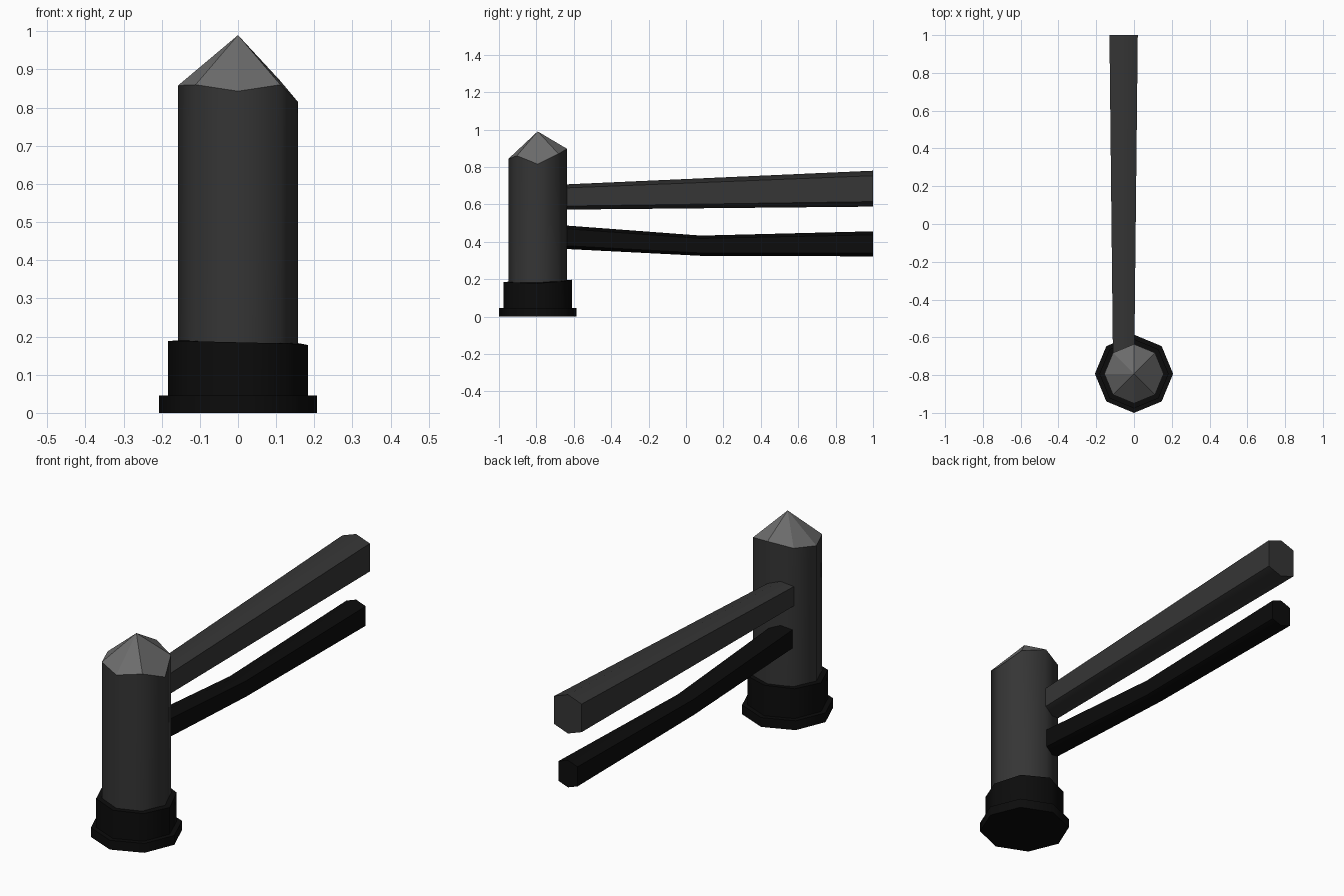
import bpy, bmesh, math

cube = bpy.data.objects.get("Cube")
if cube:
    bpy.data.objects.remove(cube, do_unlink=True)


def material(name, value):
    mat = bpy.data.materials.new(name)
    mat.use_nodes = True
    color = (value, value, value, 1)
    mat.diffuse_color = color
    bsdf = mat.node_tree.nodes["Principled BSDF"]
    bsdf.inputs["Base Color"].default_value = color
    return mat


wood = material("dark wood", 0.036)
cut_wood = material("cut wood grey", 0.15)
black = material("near black", 0.0035)

POST_Y = -0.793
RAIL_X = -0.055


def loft(name, rings, mats, tip=None):
    """Skin a row of rings; close the start flat and the end flat or to a tip."""
    bm = bmesh.new()
    loops = [[bm.verts.new(p) for p in ring] for ring in rings]
    n = len(loops[0])
    for a, b in zip(loops, loops[1:]):
        for i in range(n):
            j = (i + 1) % n
            bm.faces.new((a[i], a[j], b[j], b[i])).smooth = True
    bm.faces.new(loops[0][::-1])
    if tip:
        peak = bm.verts.new(tip)
        for i in range(n):
            face = bm.faces.new((loops[-1][i], loops[-1][(i + 1) % n], peak))
            face.material_index = 1
    else:
        bm.faces.new(loops[-1])
    bmesh.ops.recalc_face_normals(bm, faces=bm.faces)
    for edge in bm.edges:
        edge.smooth = edge.calc_face_angle(0) < math.radians(50)
    mesh = bpy.data.meshes.new(name)
    bm.to_mesh(mesh)
    bm.free()
    for mat in mats:
        mesh.materials.append(mat)
    obj = bpy.data.objects.new(name, mesh)
    bpy.context.collection.objects.link(obj)
    return obj


def octagon(radius, heights):
    """Upright octagon starting at +x, with one height per corner."""
    return [(radius * math.cos(k * math.pi / 4),
             POST_Y + radius * math.sin(k * math.pi / 4), z)
            for k, z in enumerate(heights)]


def hexagon(y, width, low, high):
    """Rail cross-section with tall sides and shallow ridges."""
    rise = (high - low) * 0.14
    left, right = RAIL_X - width / 2, RAIL_X + width / 2
    return [(right, y, low + rise), (right, y, high - rise), (RAIL_X, y, high),
            (left, y, high - rise), (left, y, low + rise), (RAIL_X, y, low)]


# Post with an uneven, roughly hewn point
rim = [0.815, 0.87, 0.897, 0.875, 0.858, 0.86, 0.843, 0.86]
loft("post", [octagon(0.157, [0.03] * 8), octagon(0.157, rim)],
     [wood, cut_wood], tip=(0, POST_Y, 0.99))

# Collar and foot at the bottom
collar_top = [0.178, 0.188, 0.197, 0.193, 0.188, 0.188, 0.185, 0.182]
loft("collar", [octagon(0.183, [0.02] * 8), octagon(0.183, collar_top)], [black])
loft("foot", [octagon(0.207, [0] * 8), octagon(0.207, [0.046] * 8)], [black])

# Rails running back from the post
loft("upper_rail", [hexagon(-0.75, 0.112, 0.571, 0.702),
                    hexagon(1, 0.15, 0.588, 0.78)], [wood])
loft("lower_rail", [hexagon(-0.75, 0.103, 0.367, 0.495),
                    hexagon(0.08, 0.088, 0.325, 0.433),
                    hexagon(1, 0.105, 0.322, 0.456)], [black])
